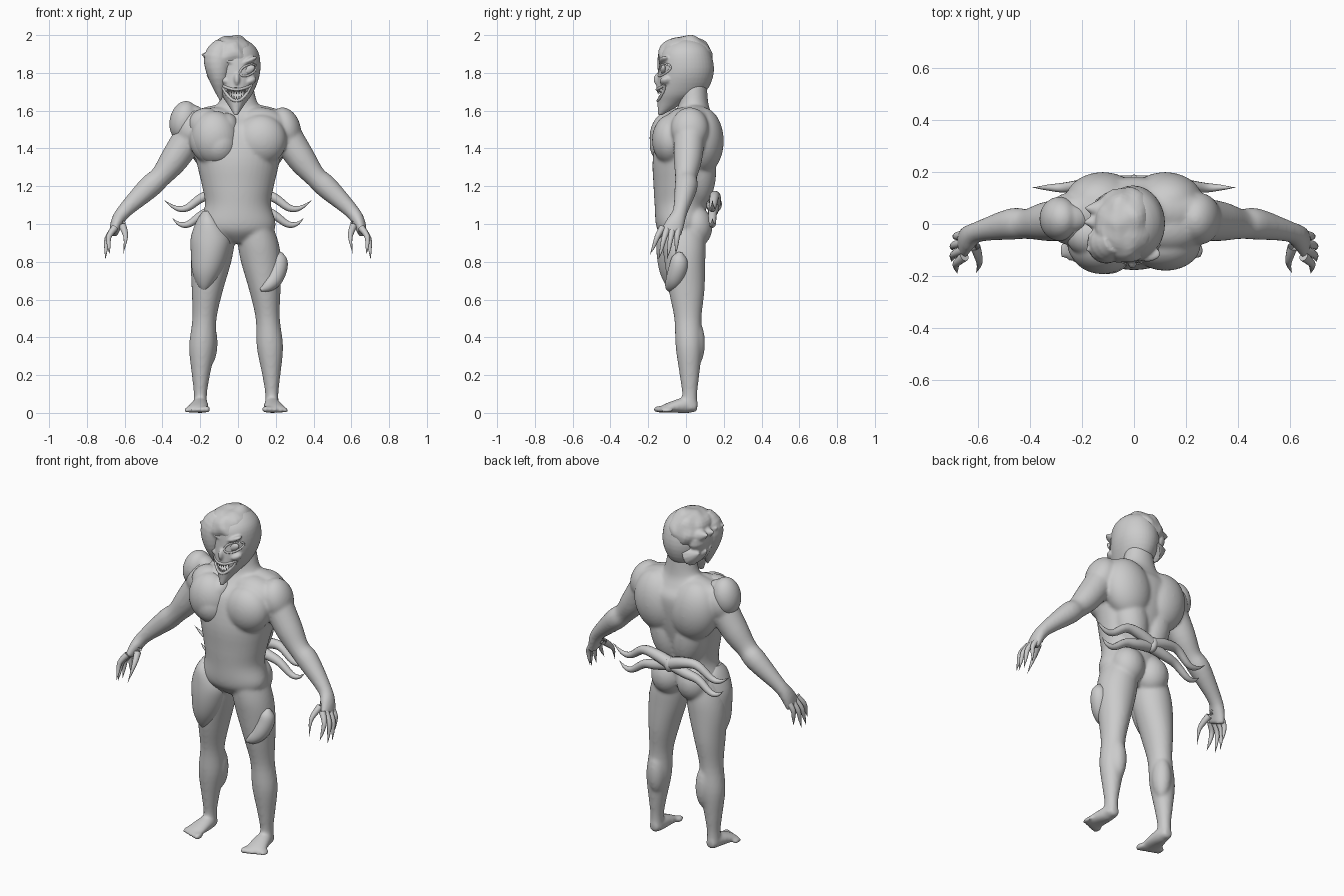
import bpy, bmesh, math
from mathutils import Vector, Matrix, Euler, noise
from mathutils.bvhtree import BVHTree

starting_cube = bpy.data.objects.get("Cube")
if starting_cube:
    bpy.data.objects.remove(starting_cube)

skin = bpy.data.materials.new("plain_grey")
skin.use_nodes = True
grey = (.6, .6, .6, 1)
skin.diffuse_color = grey
skin.node_tree.nodes["Principled BSDF"].inputs["Base Color"].default_value = grey

UP, BACK = Vector((0, 0, 1)), Vector((0, 1, 0))


def spline(points, steps):
    """Smooth curve through rows of numbers."""
    curve, last = [], len(points) - 1
    for index in range(last):
        before, start, end, after = (points[max(0, min(last, index + offset))]
                                     for offset in (-1, 0, 1, 2))
        for step in range(steps):
            t = step / steps
            row = []
            for p, q, r, w in zip(before, start, end, after):
                enter, leave = (r - p) / 2, (w - q) / 2
                blend = t * t * (3 - 2 * t)
                row.append(q + (r - q) * blend + enter * t * (1 - t) ** 2
                           - leave * t * t * (1 - t))
            curve.append(row)
    return curve + [list(points[-1])]


def loft(bm, points, side=1, flat=False, sides=24, steps=4):
    """Skin rings (x, y, z, width radius, optional depth radius) along a path."""
    rows = spline([(p[0] * side, *p[1:4], p[-1]) for p in points], steps)
    centres = [Vector(row[:3]) for row in rows]
    rings = []
    for index, (centre, row) in enumerate(zip(centres, rows)):
        following = centres[min(index + 1, len(rows) - 1)]
        tangent = (following - centres[max(index - 1, 0)]).normalized()
        if flat:
            tangent = UP
        reference = UP if abs(tangent.y) > .75 else BACK
        depth = (reference - tangent * reference.dot(tangent)).normalized()
        width = depth.cross(tangent) * max(row[3], .001)
        depth *= max(row[4], .001)
        angles = (math.tau * k / sides for k in range(sides))
        rings.append([bm.verts.new(centre + width * math.cos(a) + depth * math.sin(a))
                      for a in angles])
    for lower, upper in zip(rings, rings[1:]):
        for k in range(sides):
            n = (k + 1) % sides
            bm.faces.new((lower[k], lower[n], upper[n], upper[k]))
    bm.faces.new(rings[0][::-1])
    bm.faces.new(rings[-1])


def column(bm, rows, centre_x, centre_y, side=1):
    """Stack level rings (height, width radius, depth radius) on a curved axis."""
    loft(bm, [(centre_x(z), centre_y(z), z, width, depth) for z, width, depth in rows],
         side, flat=True, sides=40)


def taper(bm, path, radius, side=1):
    """Draw out a path to a sharp point."""
    last = len(path) - 1
    loft(bm, [(*point, radius * (1 - index / last) ** .7)
              for index, point in enumerate(path)], side, sides=12)


def blob(bm, loc, size, tilt=0, side=1):
    turn = Euler((0, math.radians(tilt) * side, 0))
    matrix = Matrix.LocRotScale(Vector((loc[0] * side, *loc[1:])), turn, Vector(size))
    return bmesh.ops.create_uvsphere(bm, u_segments=32, v_segments=20,
                                     radius=1, matrix=matrix)["verts"]


def shade(ob):
    ob.data.shade_smooth()
    ob.data.set_sharp_from_angle(angle=math.radians(50))


def bake(ob):
    bpy.context.view_layer.update()
    graph = bpy.context.evaluated_depsgraph_get()
    mesh = bpy.data.meshes.new_from_object(ob.evaluated_get(graph))
    ob.modifiers.clear()
    ob.data = mesh


def finish(bm, name, voxel=0, softness=3):
    bmesh.ops.recalc_face_normals(bm, faces=bm.faces)
    mesh = bpy.data.meshes.new(name)
    bm.to_mesh(mesh)
    bm.free()
    mesh.materials.append(skin)
    ob = bpy.data.objects.new(name, mesh)
    bpy.context.collection.objects.link(ob)
    if voxel:
        merge = ob.modifiers.new("merge", "REMESH")
        merge.mode, merge.voxel_size = "VOXEL", voxel
        soften = ob.modifiers.new("soften", "SMOOTH")
        soften.factor, soften.iterations = .5, softness
        bake(ob)
    shade(ob)
    return ob


# Body: torso, limbs and muscles merged into one skin
bm = bmesh.new()
column(bm, [(.9, .05, .06), (.95, .17, .11), (1, .2, .13), (1.1, .175, .138),
            (1.2, .19, .15), (1.35, .225, .17), (1.5, .25, .16), (1.57, .2, .11),
            (1.63, .11, .08), (1.74, .08, .07)],
       lambda z: 0, lambda z: min(.04, .2 * (z - 1) ** 2 - .03))
for s in (1, -1):
    chest = blob(bm, loc=(.122, -.08, 1.445), size=(.135, .1, .135), tilt=8, side=s)
    collar = blob(bm, loc=(.14, -.01, 1.53), size=(.14, .1, .085), tilt=12, side=s)
    upper_back = blob(bm, loc=(.12, .085, 1.44), size=(.145, .115, .18), tilt=12, side=s)
    lower_back = blob(bm, loc=(.08, .06, 1.28), size=(.1, .1, .2), tilt=10, side=s)
    neck_muscle = blob(bm, loc=(.14, .05, 1.575), size=(.15, .075, .05), tilt=12, side=s)
    shoulder = blob(bm, loc=(.252, .02, 1.505), size=(.08, .1, .115), tilt=-16, side=s)
    buttock = blob(bm, loc=(.085, .05, .985), size=(.095, .09, .11), side=s)
    calf = blob(bm, loc=(.16, .045, .37), size=(.052, .056, .13), side=s)
    # Leg and foot
    column(bm, [(1, .09, .11), (.9, .108, .115), (.8, .107, .108), (.65, .083, .095),
                (.5, .064, .072), (.35, .07, .07), (.2, .048, .052), (.1, .035, .04),
                (.02, .038, .042)],
           lambda z: .19 - .09 * z * z - .01 * s, lambda z: .02 - .04 * z * z, s)
    ankle = .19 - .01 * s
    loft(bm, [(ankle, .058, .03, .027), (ankle, 0, .04, .042),
              (ankle + .01, -.08, .03, .055, .029), (ankle + .02, -.13, .018, .06, .018)], s)
    for toe in range(5):
        size = .019 - .0015 * toe
        blob(bm, (ankle - .035 + .027 * toe, .01 * toe - .142, size), (size, .034, size), side=s)
    # Arm and palm
    loft(bm, [(.235, .02, 1.5, .085), (.335, .01, 1.345, .076), (.41, 0, 1.25, .058),
              (.47, 0, 1.195, .061), (.6, -.03, 1.07, .04), (.64, -.055, 1.01, .034, .05),
              (.658, -.08, .95, .024, .058)], s)
finish(bm, "body", voxel=.008, softness=14)

# Clawed fingers and thumb
for s, label in ((1, "left"), (-1, "right")):
    bm = bmesh.new()
    for finger in range(4):
        arch = math.sin(math.pi * finger / 3)
        base = Vector((.652, .028 * finger - .125, .98))
        tip = Vector((.68 + .025 * arch, .045 * finger - .19, .84 - .03 * arch))
        knuckle = base.lerp(tip, .4) + Vector((.02, 0, .01))
        claw = base.lerp(tip, .7) + Vector((.012, 0, 0))
        taper(bm, [base, knuckle, claw, tip], .019, s)
    taper(bm, [(.62, -.06, 1.01), (.6, -.12, .96), (.595, -.155, .92), (.607, -.187, .845)],
          .022, s)
    finish(bm, label + "_fingers")

# Raised growths on chest, shoulder and thighs
bm = bmesh.new()
blob(bm, loc=(-.122, -.085, 1.455), size=(.127, .108, .145), tilt=-6)
blob(bm, loc=(-.1, -.09, 1.42), size=(.1, .103, .11))
blob(bm, loc=(-.07, -.065, 1.5), size=(.072, .09, .09), tilt=20)
blob(bm, loc=(-.17, -.04, 1.53), size=(.095, .085, .085), tilt=-10)
finish(bm, "chest_plate", voxel=.007, softness=8)
bm = bmesh.new()
blob(bm, loc=(-.287, .02, 1.545), size=(.075, .085, .108), tilt=12)
blob(bm, loc=(-.25, .02, 1.59), size=(.085, .055, .045), tilt=15)
finish(bm, "shoulder_plate", voxel=.007, softness=8)
bm = bmesh.new()
column(bm, [(1.07, .02, .04), (1.02, .06, .085), (.93, .105, .1), (.84, .1, .1),
            (.75, .08, .085), (.68, .045, .055), (.635, .01, .02)],
       lambda z: -.14 - .03 * abs(z - .9) / .2, lambda z: -.055)
finish(bm, "thigh_plate")
bm = bmesh.new()
loft(bm, [(.225, -.03, .85, .01), (.22, -.035, .82, .04), (.212, -.04, .77, .05),
          (.19, -.06, .71, .046), (.155, -.08, .67, .032), (.12, -.09, .65, .008)])
finish(bm, "thigh_lobe")

# Tendrils behind the waist
bm = bmesh.new()
for s in (1, -1):
    taper(bm, [(0, .15, 1.11), (.09, .155, 1.14), (.18, .15, 1.145), (.27, .14, 1.085),
               (.33, .14, 1.085), (.39, .14, 1.125)], .036, s)
    taper(bm, [(0, .14, 1.1), (.1, .145, 1.075), (.18, .14, 1.055), (.26, .14, 1),
               (.31, .14, 1), (.347, .14, 1.03)], .034, s)
blob(bm, loc=(0, .15, 1.105), size=(.028, .04, .045))
finish(bm, "waist_tendrils")

# Head with nose, cheeks and brows
bm = bmesh.new()
column(bm, [(1.575, .008, .01), (1.64, .05, .07), (1.7, .09, .13), (1.8, .122, .147),
            (1.9, .114, .133), (1.955, .075, .09), (1.985, .02, .02)],
       lambda z: -.01 * (2 - z) / .4, lambda z: -.9 * max(0, 1.73 - z))
nose = blob(bm, loc=(-.006, -.148, 1.765), size=(.016, .024, .034))
for s in (1, -1):
    cheek = blob(bm, loc=(.06, -.105, 1.755), size=(.04, .035, .022), tilt=-25, side=s)
    brow = blob(bm, loc=(.052, -.115, 1.862), size=(.055, .03, .015), tilt=-25, side=s)
head = finish(bm, "head", voxel=.006, softness=5)
face_tree = BVHTree.FromPolygons([vert.co for vert in head.data.vertices],
                                 [poly.vertices[:] for poly in head.data.polygons])


def on_face(x, z, inset=0):
    """Point on the front of the head, pushed in by inset."""
    hit = face_tree.ray_cast(Vector((x, -1, z)), BACK)[0]
    return Vector((x, (hit.y if hit else -.1) + inset, z))


# Open mouth, cut into the head
bm = bmesh.new()
blob(bm, loc=(-.01, -.135, 1.69), size=(.056, .055, .034))
cutter = finish(bm, "mouth_cutter")
cutter.hide_render = True
cut = head.modifiers.new("mouth", "BOOLEAN")
cut.operation, cut.object, cut.solver = "DIFFERENCE", cutter, "EXACT"
bake(head)
shade(head)
bpy.data.objects.remove(cutter)

# Grinning lips and pointed teeth
lips, teeth = bmesh.new(), bmesh.new()
corner_height, half_grin = 1.738, .08
for middle_height, bite in ((1.712, -.026), (1.652, .026)):
    lip_path = []
    for k in range(-6, 7):
        x = half_grin * k / 6
        z = middle_height + (corner_height - middle_height) * (k / 6) ** 2
        lip_path.append((*on_face(x - .008, z, inset=.003), .008))
        if abs(k) < 4:
            root = on_face(x - .008, z, inset=.008)
            taper(teeth, [root, root + UP * bite], .008)
    loft(lips, lip_path, sides=10, steps=2)
finish(lips, "lips")
finish(teeth, "teeth")

# Slanted eye with a raised rim
bm = bmesh.new()
eye_x, eye_z, slant = .053, 1.815, 28
turn = Matrix.Rotation(math.radians(slant), 2)
rim = []
for k in range(17):
    angle = math.tau * k / 16
    offset = turn @ Vector((.047 * math.cos(angle), .026 * math.sin(angle)))
    rim.append((*on_face(eye_x + offset.x, eye_z + offset.y, inset=.002), .006))
loft(bm, rim, sides=10, steps=2)
finish(bm, "eye_rim")
bm = bmesh.new()
blob(bm, on_face(eye_x, eye_z, inset=.008), (.04, .015, .021), tilt=-slant)
finish(bm, "eye")

# Ragged hair swept over the right side of the head
bm = bmesh.new()
crown = Vector((-.035, -.005, 1.888))
for vert in blob(bm, crown, (.122, .145, .113), tilt=-12):
    vert.co += (vert.co - crown) * .13 * noise.noise(vert.co * 16)
loft(bm, [(-.07, -.06, 1.95, .05), (-.105, -.075, 1.88, .075), (-.1, -.075, 1.77, .055, .065),
          (-.092, -.075, 1.65, .003)])
loft(bm, [(-.09, .02, 1.92, .05), (-.11, .02, 1.84, .055, .09), (-.1, 0, 1.72, .01, .02)])
for k in range(8):
    y = .027 * k - .1
    low = k % 2
    tip = Vector((-.19 + .03 * low + .01 * math.sin(k), y, 1.9 - .11 * low))
    root = Vector((-.08, y * .8, tip.z - .03))
    taper(bm, [root, root.lerp(tip, .5), tip], .065)
finish(bm, "hair", voxel=.006)
